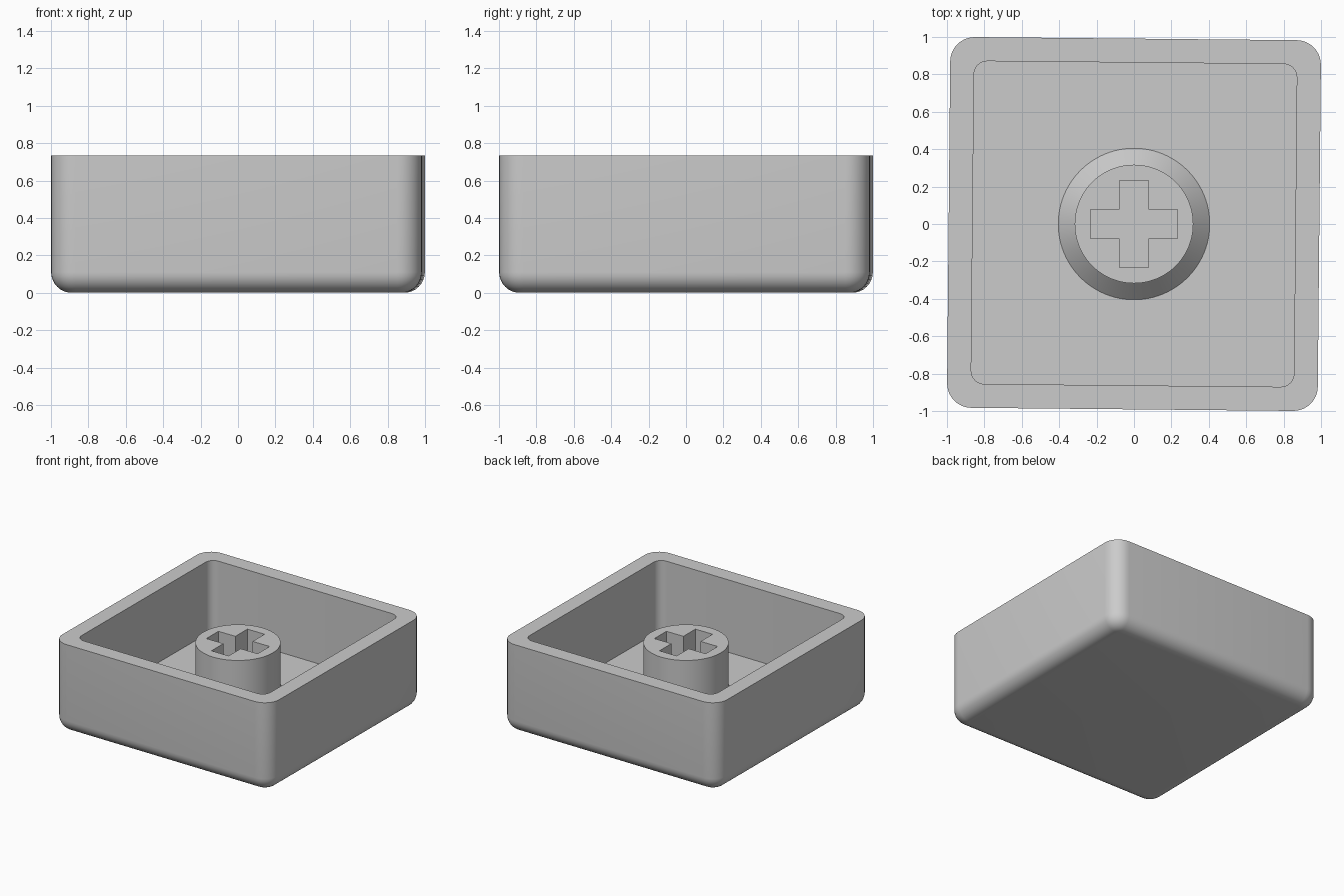
import bpy, bmesh, math
from mathutils import Matrix

if "Cube" in bpy.data.objects:
    bpy.data.objects.remove(bpy.data.objects["Cube"])

HALF, HEIGHT, FILLET, CORNER = 0.991, 0.735, 0.11, 0.13
FLOOR, POST_TOP = 0.14, 0.61
POST_R, BASE_R = 0.317, 0.405

grey = bpy.data.materials.new("plain grey")
grey.diffuse_color = (0.6, 0.6, 0.6, 1)
grey.use_nodes = True
grey.node_tree.nodes["Principled BSDF"].inputs["Base Color"].default_value = grey.diffuse_color


def rounded_square(half, radius, steps=8):
    """Outline of a square with rounded corners, counter-clockwise."""
    points = []
    for corner in range(4):
        mid = math.radians(45 + 90 * corner)
        cx = math.copysign(half - radius, math.cos(mid))
        cy = math.copysign(half - radius, math.sin(mid))
        for i in range(steps + 1):
            a = math.pi / 2 * (corner + i / steps)
            points.append((cx + radius * math.cos(a), cy + radius * math.sin(a)))
    return points


def circle(radius, sides=96):
    return [(radius * math.cos(2 * math.pi * i / sides),
             radius * math.sin(2 * math.pi * i / sides)) for i in range(sides)]


def add_ring(bm, outline, z):
    return [bm.verts.new((x, y, z)) for x, y in outline]


def skin(bm, rings):
    """Join neighbouring rings with quads."""
    for low, high in zip(rings, rings[1:]):
        n = len(low)
        for i in range(n):
            j = (i + 1) % n
            bm.faces.new((low[i], low[j], high[j], high[i]))


def finish(bm, name, angle=30):
    mesh = bpy.data.meshes.new(name)
    bm.normal_update()
    bm.to_mesh(mesh)
    bm.free()
    mesh.materials.append(grey)
    obj = bpy.data.objects.new(name, mesh)
    bpy.context.collection.objects.link(obj)
    bpy.ops.object.select_all(action='DESELECT')
    obj.select_set(True)
    bpy.context.view_layer.objects.active = obj
    bpy.ops.object.shade_smooth_by_angle(angle=math.radians(angle))
    return obj


# Open tray: rounded underside, straight walls, flat rim, hollow inside
bm = bmesh.new()
rings = []
for i in range(9):
    a = math.pi / 2 * i / 8
    inset = FILLET * (1 - math.sin(a))
    rings.append(add_ring(bm, rounded_square(HALF - inset, CORNER - inset),
                          FILLET * (1 - math.cos(a))))
rings.append(add_ring(bm, rounded_square(HALF, CORNER), HEIGHT))
inner = rounded_square(0.863, 0.07)
rings.append(add_ring(bm, inner, HEIGHT))
rings.append(add_ring(bm, inner, FLOOR))
skin(bm, rings)
bm.faces.new(rings[0][::-1])
bm.faces.new(rings[-1])
bm.transform(Matrix.Rotation(math.radians(-0.55), 4, 'Z'))
finish(bm, "tray")

# Round post with a flared foot and a cross-shaped socket
bm = bmesh.new()
outer = [add_ring(bm, circle(BASE_R), FLOOR),
         add_ring(bm, circle(POST_R), FLOOR + 0.09),
         add_ring(bm, circle(POST_R), POST_TOP)]
skin(bm, outer)
w, r = 0.078, 0.233
arm = [(r, -w), (r, w), (w, w)]
cross = []
for c, s in ((1, 0), (0, 1), (-1, 0), (0, -1)):
    cross += [(x * c - y * s, x * s + y * c) for x, y in arm]
socket = [add_ring(bm, cross, POST_TOP), add_ring(bm, cross, FLOOR)]
skin(bm, socket)
# Flat top between the circle and the cross
edges = []
for loop in (outer[-1], socket[0]):
    edges += [bm.edges.get((loop[i - 1], loop[i])) for i in range(len(loop))]
cap = bmesh.ops.triangle_fill(bm, edges=edges, use_beauty=True, normal=(0, 0, 1))
for f in cap["geom"]:
    if isinstance(f, bmesh.types.BMFace):
        f.normal_update()
        if f.normal.z < 0:
            f.normal_flip()
finish(bm, "post")
